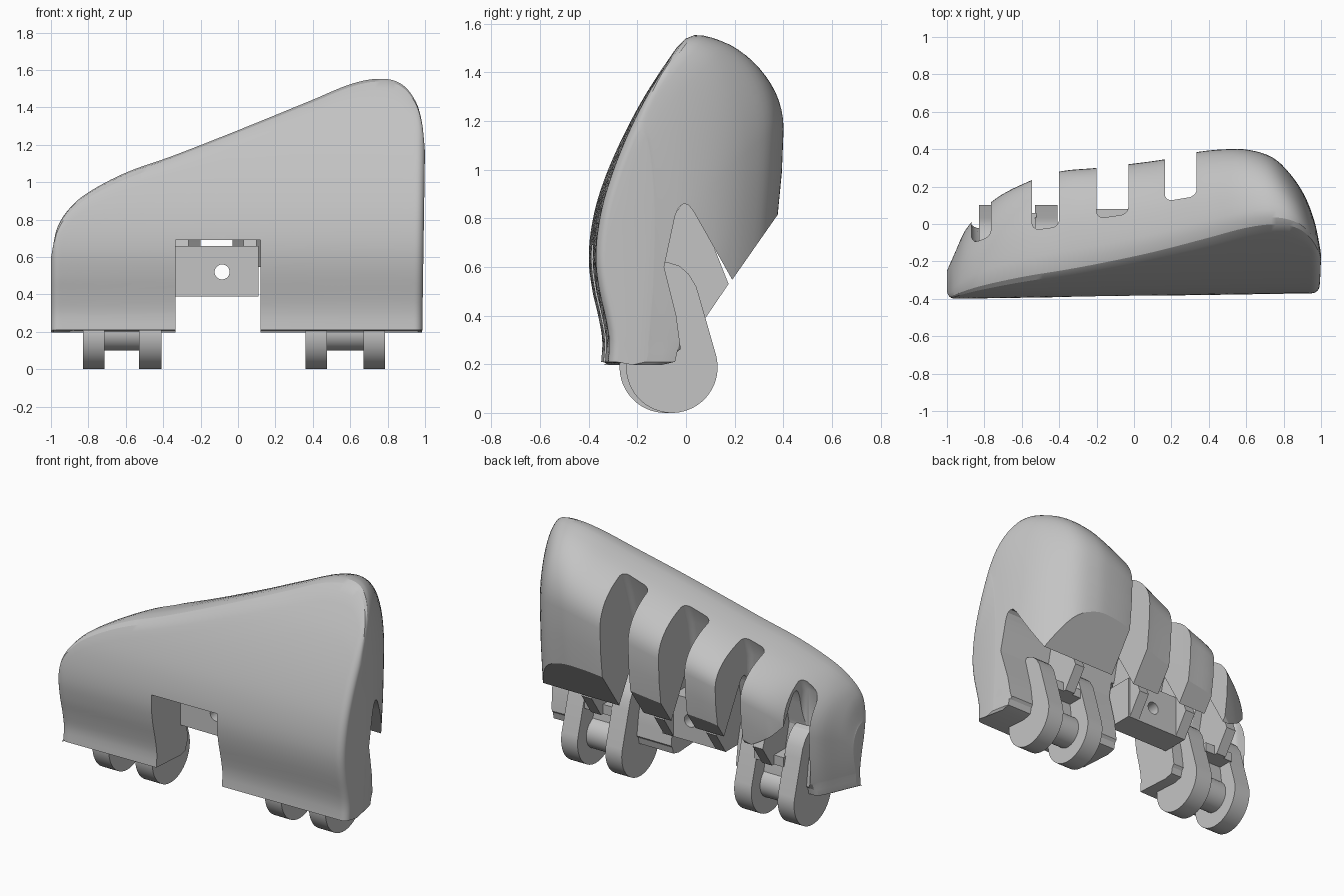
import bpy, bmesh, math
from mathutils import Vector

old = bpy.data.objects.get("Cube")
if old:
    bpy.data.objects.remove(old, do_unlink=True)

grey = bpy.data.materials.new("plain grey")
grey.use_nodes = True
grey.diffuse_color = (0.55, 0.55, 0.55, 1)
grey.node_tree.nodes["Principled BSDF"].inputs["Base Color"].default_value = grey.diffuse_color


def curve(points, t):
    """Smooth curve through (t, value) points."""
    n = len(points)
    t = min(max(t, points[0][0]), points[-1][0])
    i = next(k for k in range(n - 1) if t <= points[k + 1][0])

    def slope(k):
        a, b = points[max(k - 1, 0)], points[min(k + 1, n - 1)]
        return (b[1] - a[1]) / (b[0] - a[0])
    (x0, y0), (x1, y1) = points[i], points[i + 1]
    h = x1 - x0
    s = (t - x0) / h
    return (y0 * (1 + 2 * s) * (1 - s) ** 2 + y1 * s * s * (3 - 2 * s)
            + h * slope(i) * s * (1 - s) ** 2 + h * slope(i + 1) * s * s * (s - 1))


def make(name, bm):
    bmesh.ops.recalc_face_normals(bm, faces=bm.faces)
    mesh = bpy.data.meshes.new(name)
    bm.to_mesh(mesh)
    bm.free()
    mesh.materials.append(grey)
    obj = bpy.data.objects.new(name, mesh)
    bpy.context.collection.objects.link(obj)
    return obj


def loft(name, rings):
    bm = bmesh.new()
    rows = [[bm.verts.new(p) for p in ring] for ring in rings]
    for a, b in zip(rows, rows[1:]):
        for i in range(len(a)):
            j = (i + 1) % len(a)
            bm.faces.new((a[i], a[j], b[j], b[i]))
    bm.faces.new(rows[0])
    bm.faces.new(rows[-1])
    return make(name, bm)


def prism(name, x0, x1, profile):
    """Extrude a (y, z) outline along x."""
    return loft(name, [[(x, y, z) for y, z in profile] for x in (x0, x1)])


def box(name, lo, hi):
    return prism(name, lo[0], hi[0], [(lo[1], lo[2]), (hi[1], lo[2]), (hi[1], hi[2]), (lo[1], hi[2])])


def cylinder(name, centre, radius, depth, axis):
    bm = bmesh.new()
    bmesh.ops.create_cone(bm, cap_ends=True, segments=40, radius1=radius, radius2=radius, depth=depth)
    turn = Vector((0, 0, 1)).rotation_difference(Vector(axis)).to_matrix()
    bmesh.ops.rotate(bm, verts=bm.verts, matrix=turn)
    bmesh.ops.translate(bm, verts=bm.verts, vec=centre)
    return make(name, bm)


def apply(obj, mod):
    bpy.context.view_layer.objects.active = obj
    bpy.ops.object.modifier_apply(modifier=mod.name)


def soften(obj, width, segments=5):
    mod = obj.modifiers.new("round", 'BEVEL')
    mod.width, mod.segments = width, segments
    apply(obj, mod)


def cut(obj, cutter):
    mod = obj.modifiers.new("cut", 'BOOLEAN')
    mod.object, mod.operation, mod.solver = cutter, 'DIFFERENCE', 'EXACT'
    apply(obj, mod)
    bpy.data.objects.remove(cutter, do_unlink=True)


def smooth(obj):
    bpy.ops.object.select_all(action='DESELECT')
    obj.select_set(True)
    bpy.context.view_layer.objects.active = obj
    bpy.ops.object.shade_smooth_by_angle(angle=math.radians(24))


# Guide curves: front face y by height, ridge height by x, rear y by x
FRONT = [(.2, -.35), (.3, -.345), (.4, -.362), (.5, -.385), (.62, -.4), (.75, -.392), (.9, -.36),
         (1.1, -.288), (1.3, -.192), (1.45, -.1), (1.56, -.03)]
RIDGE = [(-1, .6), (-.97, .75), (-.9, .865), (-.8, .95), (-.6, 1.055), (-.35, 1.145), (0, 1.283),
         (.4, 1.447), (.6, 1.53), (.75, 1.56), (.87, 1.535), (.95, 1.44), (.985, 1.32), (1, 1.17)]
REAR = [(-1, -.25), (-.96, -.16), (-.9, -.03), (-.76, .12), (-.58, .22), (-.4, .28), (-.2, .3), (.16, .345),
        (.34, .385), (.5, .4), (.62, .395), (.75, .35), (.85, .25), (.92, .14), (.97, .01), (1, -.13)]


def section(x):
    top, rear = curve(RIDGE, x), curve(REAR, x)
    e = max(0, abs(x) - .955) / .045
    shift = .04 * (1 - math.sqrt(max(0, 1 - e * e))) + .015 * (x + 1)
    pts = []
    for i in range(25):
        z = .21 + (top - .21) * i / 24
        pts.append((curve(FRONT, z) + shift, z))
    yr = pts[-1][0]
    tuck = rear - .024       # the rear wall tucks in towards its lower edge
    base = max(.39 + 1.43 * (tuck - .08), .3)
    mid = base + .5 * (top - base)
    for i in range(1, 17):
        a = math.pi / 2 * i / 16
        pts.append((yr + (rear - yr) * math.sin(a) ** .93, mid + (top - mid) * max(0, math.cos(a)) ** .93))
    for _ in range(2):       # round the ridge
        pts = [p if k < 21 or k > 28 else tuple((pts[k - 1][c] + 2 * p[c] + pts[k + 1][c]) / 4 for c in (0, 1))
               for k, p in enumerate(pts)]
    lip = min(rear, -.01)
    pts += [(rear - .007, mid + .5 * (base - mid)), (tuck, base),
            (min(tuck - .003, .08), min(base - .01, .39)),
            (lip - .026, .25), (lip - .035, .21), (lip - .09, .197)]
    # the tall end leans slightly inward towards the bottom
    return [(x - .015 * max(0, x) ** 4 * max(0, 1.2 - z), y, z) for y, z in pts]


# Main shell
stations = [math.sin(math.pi / 2 * (i / 40 - 1)) for i in range(81)]
shell = loft("shell", [section(x) for x in stations])

# Lengthwise groove under the shell
INNER = [(0, .05), (-.02, .25), (-.04, .4), (-.09, .6)]
cut(shell, prism("groove_cutter", -.8, 1.2, INNER + [
    (-.06, .74), (-.045, .81), (-.03, .845), (-.01, .86), (.01, .855), (.03, .83), (.2, .53), (.4, .2), (.4, .05)]))

# Slots between the rear fingers: x range, floor point on the rear surface
for x0, x1, y, z in [(.165, .335, .1, 1.25), (-.2, -.03, .005, 1.11),
                     (-.545, -.4, -.06, .98), (-.87, -.765, -.1, .84)]:
    slot = prism("slot_cutter", x0, x1, INNER + [(y, z), (y + .13, z + .35), (.9, z + .35), (.9, .05)])
    soften(slot, .04)
    cut(shell, slot)

# Front notch
cut(shell, box("notch_cutter", (-.335, -.6, .05), (.12, .02, .69)))
smooth(shell)

# Thin webs joining the fingers to the base
WEB = [(-.1, .6), (-.06, .8), (0, .88), (.06, .82), (.175, .53), (.08, .39), (-.06, .39)]
for side, x in [("left", .575), ("inner_left", .065), ("inner_right", -.3), ("right", -.625)]:
    prism(side + "_web", x - .035, x + .035, WEB)

# Centre block with through hole
block = box("centre_block", (-.335, -.1, .39), (.11, .08, .66))
cut(block, cylinder("hole_cutter", (-.085, 0, .52), .04, 1, (0, 1, 0)))
smooth(block)


def lug_outline(yc):
    r = .188
    arc = [math.radians(-190 + 205 * i / 32) for i in range(33)]
    return [(yc + r * math.cos(a), r + r * math.sin(a)) for a in arc] + [
        (yc + d, z) for d, z in [(.118, .46), (.1, .52), (.07, .57), (.03, .605), (-.02, .62), (-.08, .6), (-.14, .4)]]


# Hinge lugs, pins and cross bars
for side, yc, a, b, c, d in [("right", -.085, -.83, -.715, -.53, -.41), ("left", -.058, .36, .475, .67, .785)]:
    for part, x0, x1 in [("outer", a, b), ("inner", c, d)]:
        smooth(prism(side + "_lug_" + part, x0, x1, lug_outline(yc)))
    smooth(cylinder(side + "_pin", ((b + c) / 2, yc, .2), .1, c - b + .02, (1, 0, 0)))
    box(side + "_cross_bar", (b - .01, -.06, .39), (c + .01, .06, .45))
